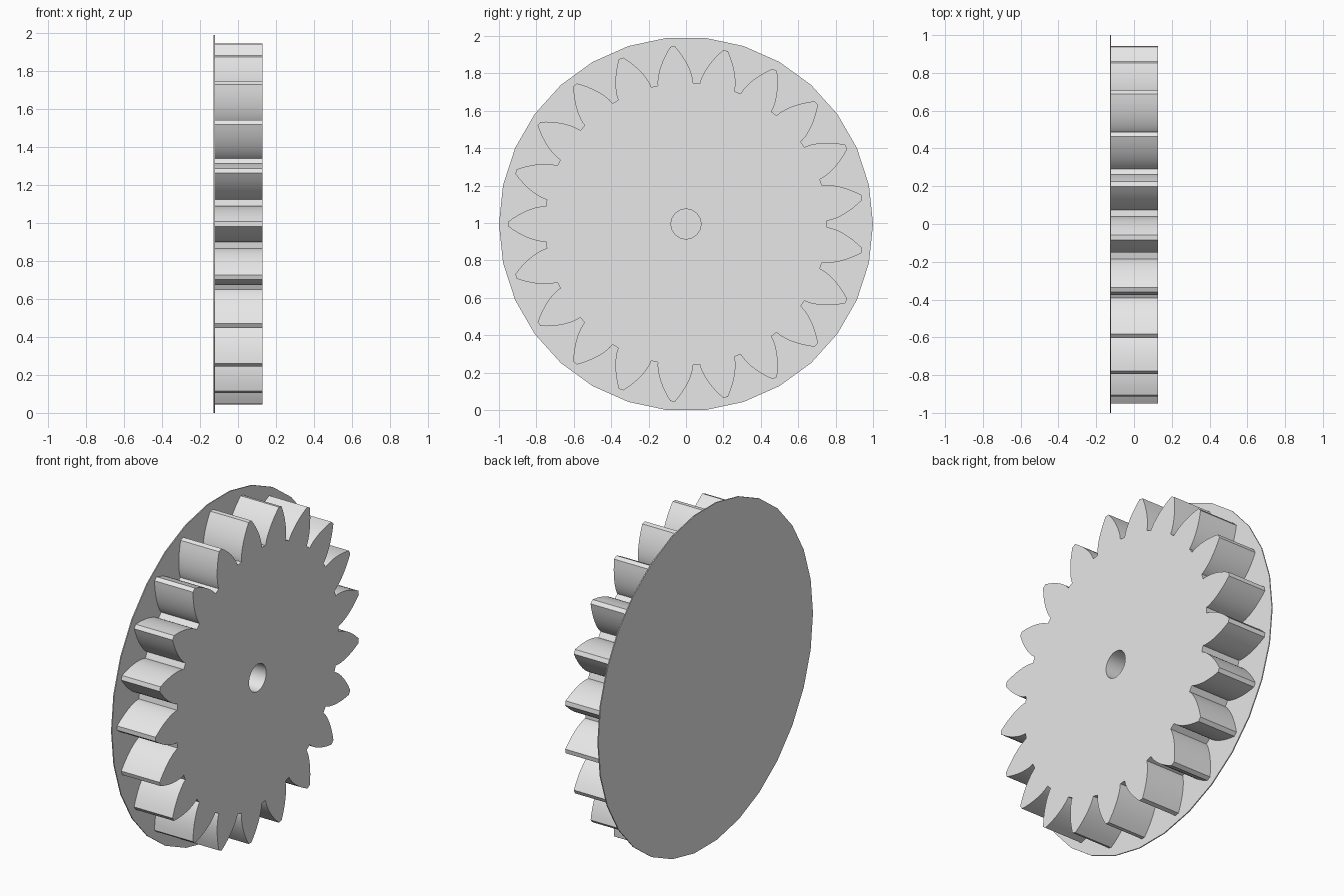
import bpy, bmesh, math

cube = bpy.data.objects.get("Cube")
if cube:
    bpy.data.objects.remove(cube, do_unlink=True)

CENTRE_Z = math.cos(math.radians(6))   # disc rests on one of its 30 flats
TEETH = 21
BASE_R, TIP_R, HOLE_R = 0.755, 0.951, 0.08
BACK, SEAM, FRONT = -0.128, -0.122, 0.128
FLANK_STEPS = 10

grey = bpy.data.materials.new("plain grey")
grey.use_nodes = True
grey.diffuse_color = (0.8, 0.8, 0.8, 1)
grey.node_tree.nodes["Principled BSDF"].inputs["Base Color"].default_value = (0.8, 0.8, 0.8, 1)


def polar(radius, angle):
    return radius * math.cos(angle), radius * math.sin(angle)


def circle(radius, sides):
    return [polar(radius, math.tau * i / sides) for i in range(sides)]


def involute(radius):
    a = math.acos(min(1, BASE_R / radius))
    return math.tan(a) - a


def gear_outline():
    # Involute flanks, mirrored about each tooth's centre line
    root_half = 0.0135 + involute(TIP_R)
    flank = []
    for i in range(FLANK_STEPS + 1):
        r = BASE_R + (TIP_R - BASE_R) * (i / FLANK_STEPS) ** 1.3
        flank.append((r, root_half - involute(r)))
    tooth = [(r, -a) for r, a in flank] + flank[::-1]
    return [polar(r, math.pi + math.tau * t / TEETH + a)
            for t in range(TEETH) for r, a in tooth]


def plate(name, loops, x0, x1):
    """Extrude closed y-z outlines (outer edge, then holes) from x0 to x1."""
    bm = bmesh.new()
    caps = {x0: [], x1: []}
    for loop in loops:
        rings = []
        for x in (x0, x1):
            ring = [bm.verts.new((x, y, z + CENTRE_Z)) for y, z in loop]
            caps[x] += [bm.edges.new((ring[i - 1], v)) for i, v in enumerate(ring)]
            rings.append(ring)
        a, b = rings
        for i in range(len(loop)):
            bm.faces.new((a[i - 1], a[i], b[i], b[i - 1]))
    for edges in caps.values():
        bmesh.ops.triangle_fill(bm, edges=edges, use_beauty=True, normal=(1, 0, 0))
    bmesh.ops.recalc_face_normals(bm, faces=bm.faces[:])
    mesh = bpy.data.meshes.new(name)
    bm.to_mesh(mesh)
    bm.free()
    mesh.materials.append(grey)
    obj = bpy.data.objects.new(name, mesh)
    bpy.context.collection.objects.link(obj)
    return obj


# Thin backing disc
plate("backing_disc", [circle(1, 30)], BACK, SEAM)

# Toothed wheel with its axle hole
gear = plate("gear_wheel", [gear_outline(), circle(HOLE_R, 32)], SEAM, FRONT)
bpy.ops.object.select_all(action="DESELECT")
gear.select_set(True)
bpy.context.view_layer.objects.active = gear
bpy.ops.object.shade_smooth_by_angle(angle=math.radians(30))
